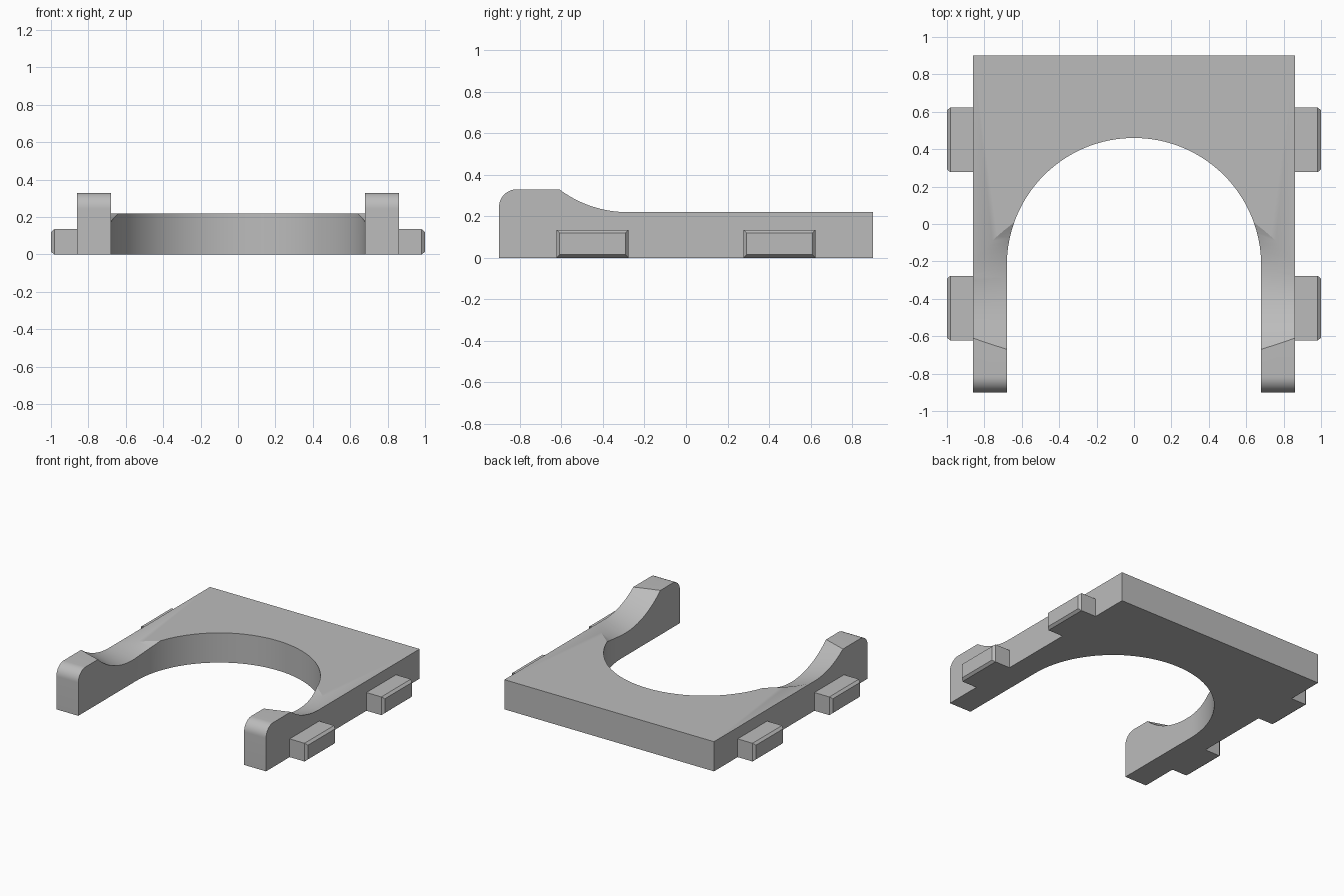
import bpy, bmesh, math
from mathutils import Vector

if "Cube" in bpy.data.objects:
    bpy.data.objects.remove(bpy.data.objects["Cube"])

grey = bpy.data.materials.new("plain grey")
grey.diffuse_color = (0.5, 0.5, 0.5, 1)
grey.use_nodes = True
grey.node_tree.nodes["Principled BSDF"].inputs["Base Color"].default_value = grey.diffuse_color


def loft(name, rings):
    """Closed solid through matching rings of points."""
    bm = bmesh.new()
    loops = [[bm.verts.new(p) for p in ring] for ring in rings]
    n = len(rings[0])
    for a, b in zip(loops, loops[1:]):
        for i in range(n):
            j = (i + 1) % n
            bm.faces.new((a[i], a[j], b[j], b[i]))
    bm.faces.new(loops[0])
    bm.faces.new(loops[-1])
    bmesh.ops.recalc_face_normals(bm, faces=bm.faces)
    me = bpy.data.meshes.new(name)
    bm.to_mesh(me)
    bm.free()
    me.materials.append(grey)
    ob = bpy.data.objects.new(name, me)
    bpy.context.collection.objects.link(ob)
    return ob


def select(ob):
    bpy.ops.object.select_all(action='DESELECT')
    ob.select_set(True)
    bpy.context.view_layer.objects.active = ob


def cut(ob, cutter):
    mod = ob.modifiers.new("cut", 'BOOLEAN')
    mod.operation, mod.solver, mod.object = 'DIFFERENCE', 'EXACT', cutter
    select(ob)
    bpy.ops.object.modifier_apply(modifier=mod.name)
    bpy.data.objects.remove(cutter)


# Plate: side profile with raised, rounded front tips, extruded across x
R = 0.085
profile = [(0.9, 0), (0.9, 0.22), (-0.28, 0.22), (-0.45, 0.33)]
for i in range(13):
    a = math.pi / 2 * (1 + i / 12)
    profile.append((-0.9 + R + R * math.cos(a), 0.33 - R + R * math.sin(a)))
profile.append((-0.9, 0))
plate = loft("u_shaped_plate", [[(x, y, z) for y, z in profile] for x in (-0.86, 0.86)])

# Round-ended opening through the plate
opening = [(0.68 * math.cos(math.pi * i / 64), -0.22 + 0.68 * math.sin(math.pi * i / 64))
           for i in range(65)] + [(-0.68, -1.2), (0.68, -1.2)]
cut(plate, loft("opening_cutter", [[(x, y, z) for x, y in opening] for z in (-0.2, 1)]))

# Conical scoops behind the front tips, deeper towards the opening
for s in (-1, 1):
    rings = []
    for x in (0.90, 0.50):
        t = (0.86 - x) / 0.18
        r, cy = 0.55 + 0.05 * t, -0.28 + 0.018 * t
        rings.append([(s * x, cy + r * math.sin(2 * math.pi * i / 160),
                       0.77 - r * math.cos(2 * math.pi * i / 160)) for i in range(160)])
    cut(plate, loft("scoop_cutter", rings))

select(plate)
bpy.ops.object.shade_smooth_by_angle(angle=math.radians(25))


# Side tabs with chamfered outer ends
def tab_ring(x, y, inset):
    y0, y1, z0, z1 = y - 0.173 + inset, y + 0.173 - inset, inset, 0.135 - inset
    return [(x, y0, z0), (x, y1, z0), (x, y1, z1), (x, y0, z1)]


for s, side in ((-1, "left"), (1, "right")):
    for y, place in ((-0.45, "front"), (0.45, "back")):
        loft(f"{side}_{place}_tab", [tab_ring(s * 0.86, y, 0),
                                     tab_ring(s * 0.982, y, 0),
                                     tab_ring(s * 1.0, y, 0.015)])
